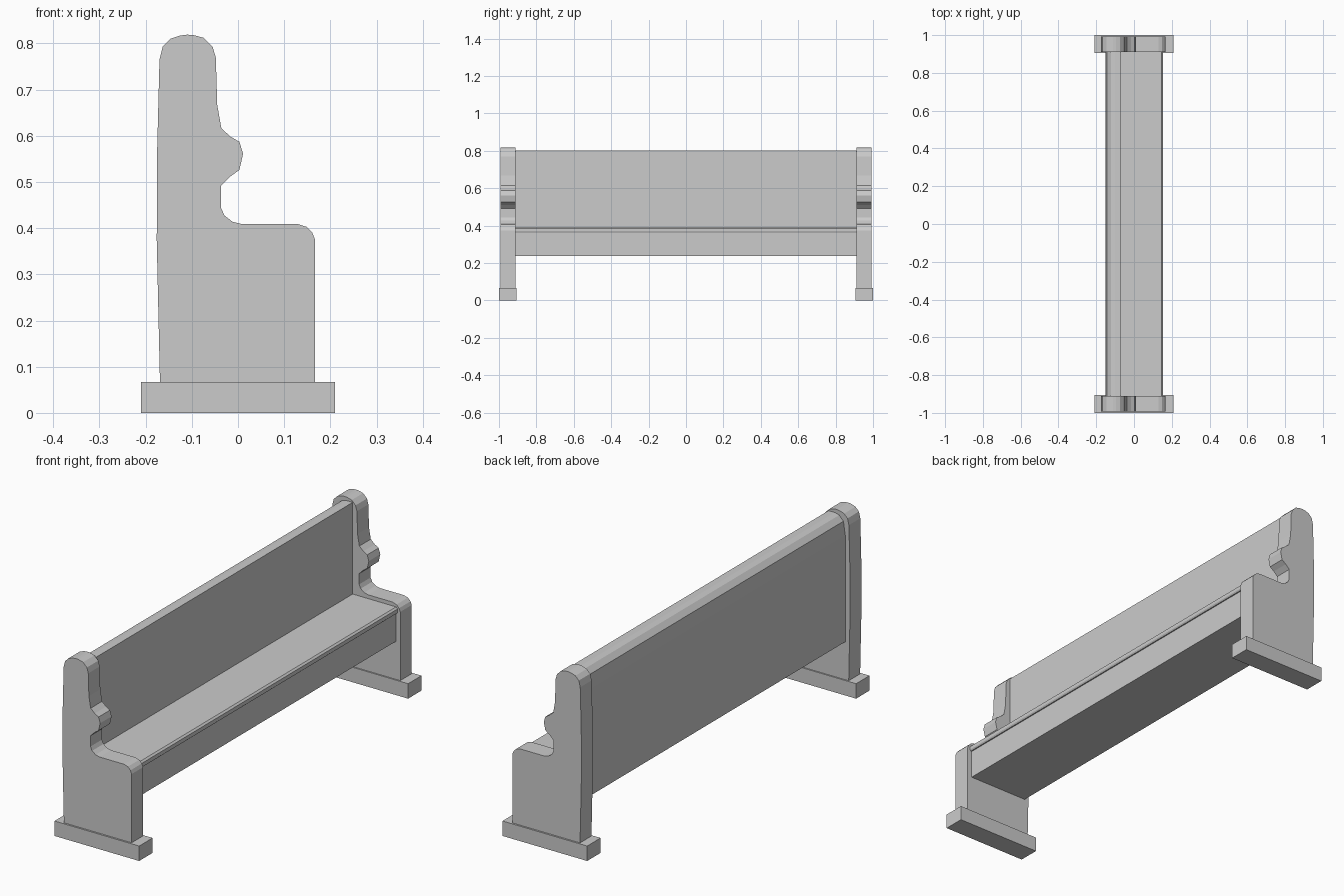
import bpy, bmesh


def extrude_profile(name, points, y0, y1):
    """Make a closed prism from an (x, z) outline, spanning y0 to y1."""
    bm = bmesh.new()
    face = bm.faces.new([bm.verts.new((x, y0, z)) for x, z in points])
    result = bmesh.ops.extrude_face_region(bm, geom=[face])
    verts = [g for g in result["geom"] if isinstance(g, bmesh.types.BMVert)]
    bmesh.ops.translate(bm, vec=(0, y1 - y0, 0), verts=verts)
    bmesh.ops.recalc_face_normals(bm, faces=bm.faces[:])
    mesh = bpy.data.meshes.new(name)
    bm.to_mesh(mesh)
    bm.free()
    obj = bpy.data.objects.new(name, mesh)
    bpy.context.collection.objects.link(obj)
    return obj


# Scrolled end panel outline
panel = [
    (-0.169, 0.067), (-0.176, 0.375), (-0.175, 0.57), (-0.17, 0.765),
    (-0.163, 0.793), (-0.146, 0.81), (-0.126, 0.817), (-0.11, 0.819),
    (-0.096, 0.818), (-0.074, 0.812), (-0.055, 0.793), (-0.048, 0.769),
    (-0.045, 0.667), (-0.036, 0.616), (-0.016, 0.598), (0.003, 0.587),
    (0.011, 0.561), (0.003, 0.526), (-0.018, 0.511), (-0.037, 0.492),
    (-0.037, 0.444), (-0.029, 0.427), (-0.012, 0.414), (0.008, 0.409),
    (0.129, 0.409), (0.148, 0.403), (0.161, 0.39), (0.167, 0.375),
    (0.167, 0.067),
]

# Foot block outline
foot = [(-0.21, 0), (-0.21, 0.067), (0.21, 0.067), (0.21, 0)]

# Backrest, seat with overhanging lip, and apron in one section
body = [
    (-0.152, 0.237), (-0.152, 0.715), (-0.143, 0.775), (-0.122, 0.797),
    (-0.1, 0.803), (-0.069, 0.803), (-0.069, 0.392), (0.146, 0.392),
    (0.154, 0.385), (0.154, 0.37), (0.15, 0.364), (0.145, 0.364),
    (0.145, 0.237),
]

extrude_profile("bench_seat_and_back", body, -0.911, 0.911)

for side, label in ((-1, "near"), (1, "far")):
    extrude_profile(f"end_panel_{label}", panel, side * 0.911, side * 0.992)
    extrude_profile(f"foot_block_{label}", foot, side * 0.905, side * 1.0)
